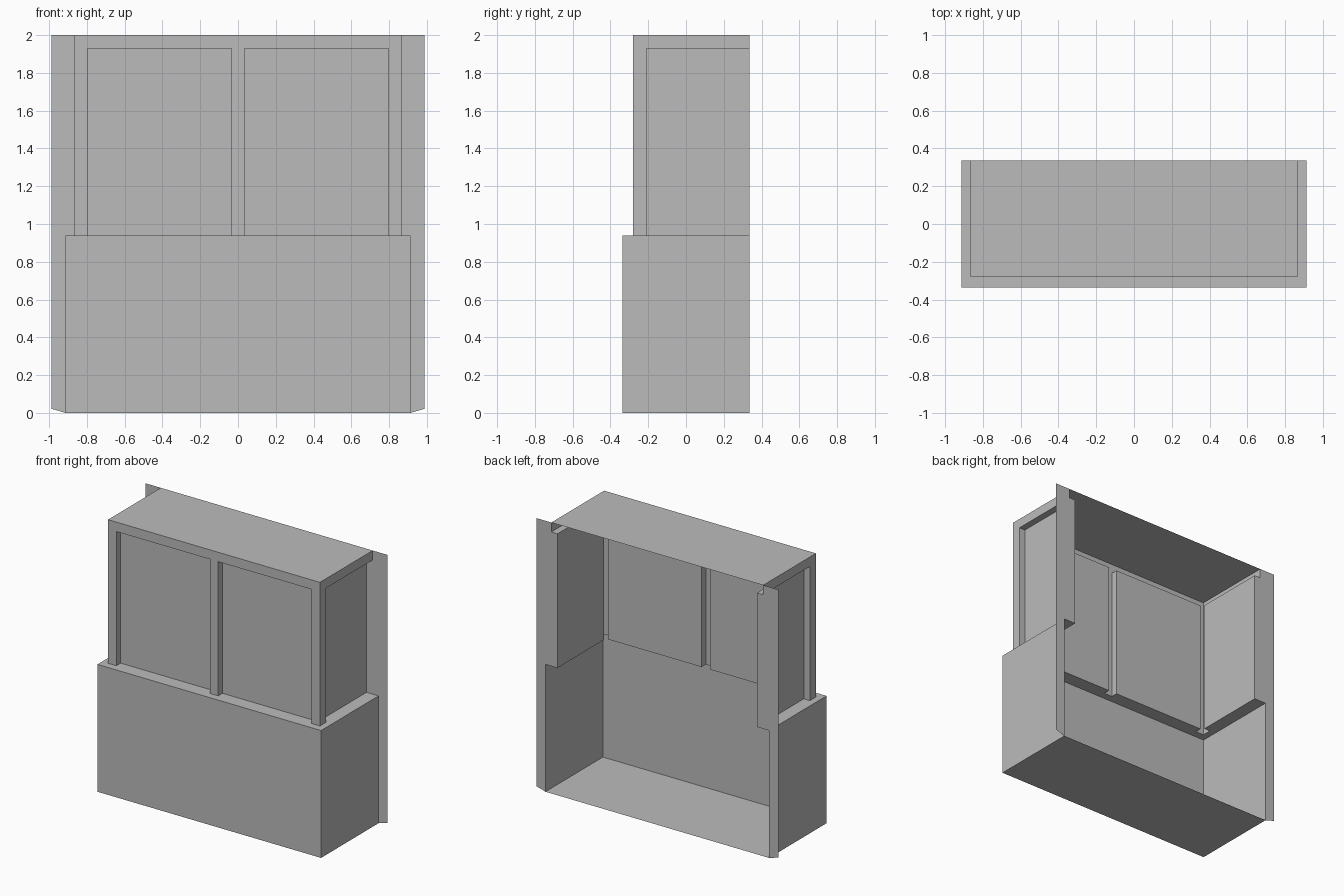
import bpy
import bmesh
from mathutils import Vector

if "Cube" in bpy.data.objects:
    bpy.data.objects.remove(bpy.data.objects["Cube"])

grey = bpy.data.materials.new("plain grey")
grey.use_nodes = True
COLOUR = (0.5, 0.5, 0.5, 1)
grey.diffuse_color = COLOUR
grey.node_tree.nodes["Principled BSDF"].inputs["Base Color"].default_value = COLOUR

# Main dimensions of the left half (the right half is mirrored)
BACK = 0.335
BASE_X, BASE_Y, SILL = 0.913, -0.335, 0.94      # lower box
BAY_X, BAY_Y, TOP = 0.865, -0.28, 2.0           # upper frame
POST_X, POST_Y, HEAD = 0.797, -0.21, 1.93       # openings in the frame
MID = 0.034                                     # half width of centre post
GLASS_X, GLASS_Y = 0.815, -0.23                 # recessed panes
WING_X = 0.988


def rect(axis, pos, u, v, facing):
    """Corners of an axis-aligned sheet, wound to face along +/- axis."""
    pts = []
    for a, b in ((0, 0), (1, 0), (1, 1), (0, 1)):
        p = Vector((0, 0, 0))
        p[axis], p[(axis + 1) % 3], p[(axis + 2) % 3] = pos, u[a], v[b]
        pts.append(p)
    return pts if facing > 0 else pts[::-1]


def x_sheet(x, y, z, facing=1):
    return rect(0, x, y, z, facing)


def y_sheet(y, x, z, facing=-1):
    return rect(1, y, z, x, facing)


def z_sheet(z, x, y, facing=1):
    return rect(2, z, x, y, facing)


def part(name, *faces):
    bm = bmesh.new()
    for pts in faces:
        bm.faces.new([bm.verts.new(p) for p in pts])
    bmesh.ops.remove_doubles(bm, verts=bm.verts, dist=0.0001)
    mesh = bpy.data.meshes.new(name)
    bm.to_mesh(mesh)
    bm.free()
    mesh.materials.append(grey)
    obj = bpy.data.objects.new(name, mesh)
    bpy.context.collection.objects.link(obj)
    obj.modifiers.new("mirror", 'MIRROR').use_axis[0] = True
    return obj


pane_z = (SILL, HEAD)

# Lower box, open at the back and above
part("lower_box",
     y_sheet(BASE_Y, (0, BASE_X), (0, SILL)),
     x_sheet(BASE_X, (BASE_Y, BACK), (0, SILL)),
     z_sheet(0, (0, BASE_X), (BASE_Y, BACK), -1))

# Ledge around the frame and the sills of the recesses
part("ledge",
     z_sheet(SILL, (0, BASE_X), (BASE_Y, BAY_Y)),
     z_sheet(SILL, (BAY_X, BASE_X), (BAY_Y, BACK)),
     z_sheet(SILL, (MID, POST_X), (BAY_Y, GLASS_Y)),
     z_sheet(SILL, (GLASS_X, BAY_X), (POST_Y, BACK)))

# Hollow posts
part("corner_post",
     y_sheet(BAY_Y, (POST_X, BAY_X), pane_z),
     x_sheet(BAY_X, (BAY_Y, POST_Y), pane_z),
     x_sheet(POST_X, (BAY_Y, GLASS_Y), pane_z, -1),
     y_sheet(POST_Y, (GLASS_X, BAY_X), pane_z, 1))
part("centre_post",
     y_sheet(BAY_Y, (0, MID), pane_z),
     x_sheet(MID, (BAY_Y, GLASS_Y), pane_z))

# Header band with the roof and the undersides above the recesses
part("header",
     y_sheet(BAY_Y, (0, BAY_X), (HEAD, TOP)),
     x_sheet(BAY_X, (BAY_Y, BACK), (HEAD, TOP)),
     z_sheet(HEAD, (MID, POST_X), (BAY_Y, GLASS_Y), -1),
     z_sheet(HEAD, (GLASS_X, BAY_X), (POST_Y, BACK), -1))
part("roof", z_sheet(TOP, (0, BAY_X), (BAY_Y, BACK)))

# Recessed panes
part("front_pane", y_sheet(GLASS_Y, (MID, POST_X), pane_z))
part("side_pane", x_sheet(GLASS_X, (POST_Y, BACK), pane_z))

# Flat wall flange at the back, stepped along its inner edge
flange = [(BASE_X, 0), (WING_X, 0.022), (WING_X, TOP), (BAY_X, TOP),
          (BAY_X, HEAD), (GLASS_X, HEAD), (GLASS_X, SILL), (BASE_X, SILL)]
part("wall_flange", [Vector((x, BACK, z)) for x, z in flange])
